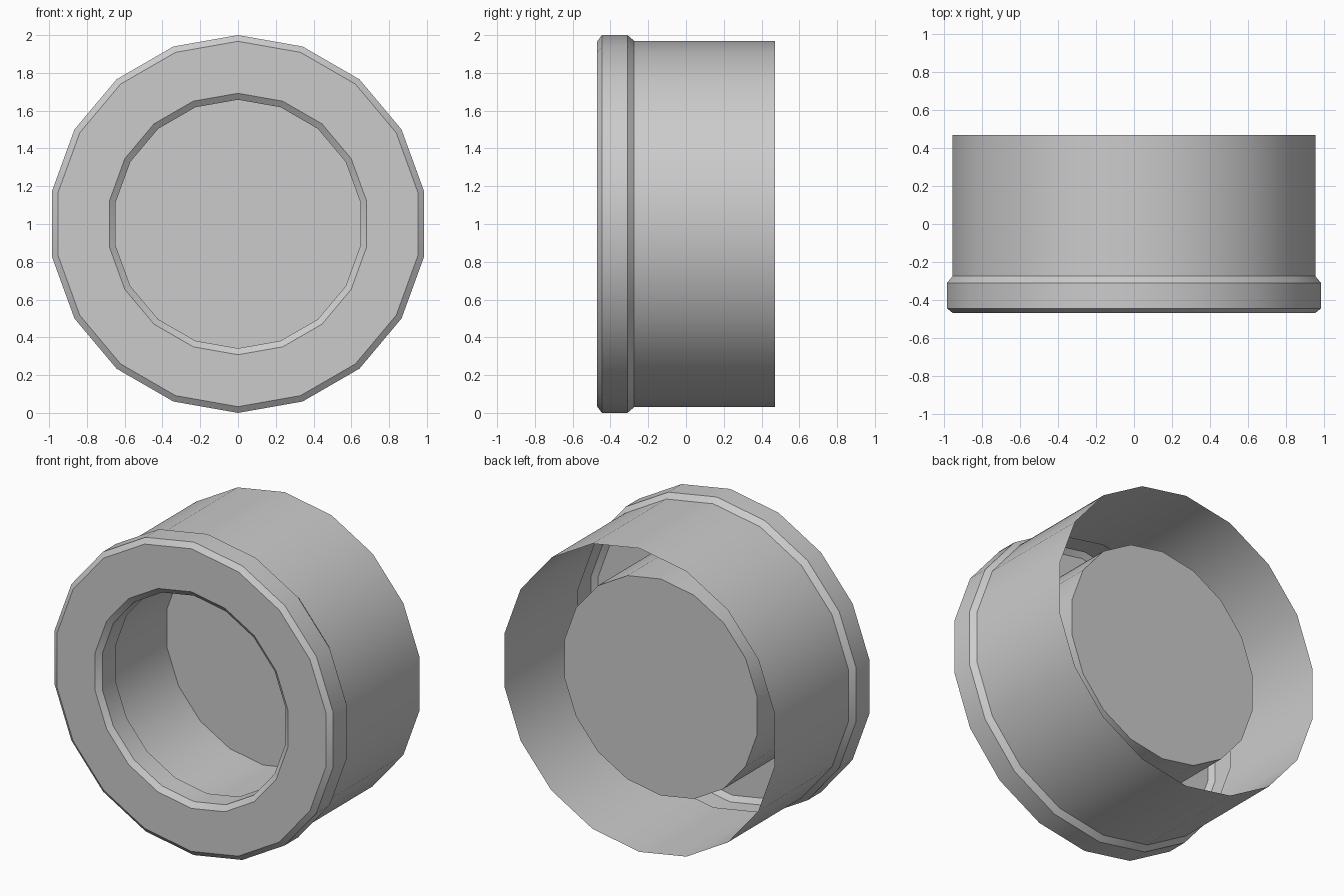
import bpy, bmesh, math

if "Cube" in bpy.data.objects:
    bpy.data.objects.remove(bpy.data.objects["Cube"], do_unlink=True)

SIDES = 18
CENTRE_Z = 1.0

grey = bpy.data.materials.new("plain_grey")
grey.use_nodes = True
colour = (0.6, 0.6, 0.6, 1)
grey.diffuse_color = colour
grey.node_tree.nodes["Principled BSDF"].inputs["Base Color"].default_value = colour


def lathe(name, profile, cap_end=False):
    """Turn a (radius, y) profile about the y axis; cap_end closes the last ring."""
    bm = bmesh.new()
    rings = []
    for r, y in profile:
        ring = []
        for i in range(SIDES):
            a = math.tau * i / SIDES
            ring.append(bm.verts.new((r * math.sin(a), y, CENTRE_Z + r * math.cos(a))))
        rings.append(ring)
    for a, b in zip(rings, rings[1:]):
        for i in range(SIDES):
            j = (i + 1) % SIDES
            bm.faces.new((a[i], a[j], b[j], b[i]))
    if cap_end:
        bm.faces.new(rings[-1])
    mesh = bpy.data.meshes.new(name)
    bm.to_mesh(mesh)
    bm.free()
    mesh.materials.append(grey)
    obj = bpy.data.objects.new(name, mesh)
    bpy.context.collection.objects.link(obj)
    mesh.shade_smooth()
    mesh.set_sharp_from_angle(angle=math.radians(30))
    return obj


# Outer wall, open at the back
lathe("outer_wall", [(0.97, 0.47), (0.97, -0.275)])

# Bevelled collar wrapping the front: outer bevels, flat face, inner bevels
lathe("front_collar", [
    (0.97, -0.275), (1.0, -0.31), (1.0, -0.445), (0.967, -0.47),
    (0.692, -0.47), (0.658, -0.445), (0.658, -0.31), (0.692, -0.275),
])

# Inner cup with a closed floor
lathe("inner_cup", [(0.692, -0.275), (0.692, 0.255)], cap_end=True)
